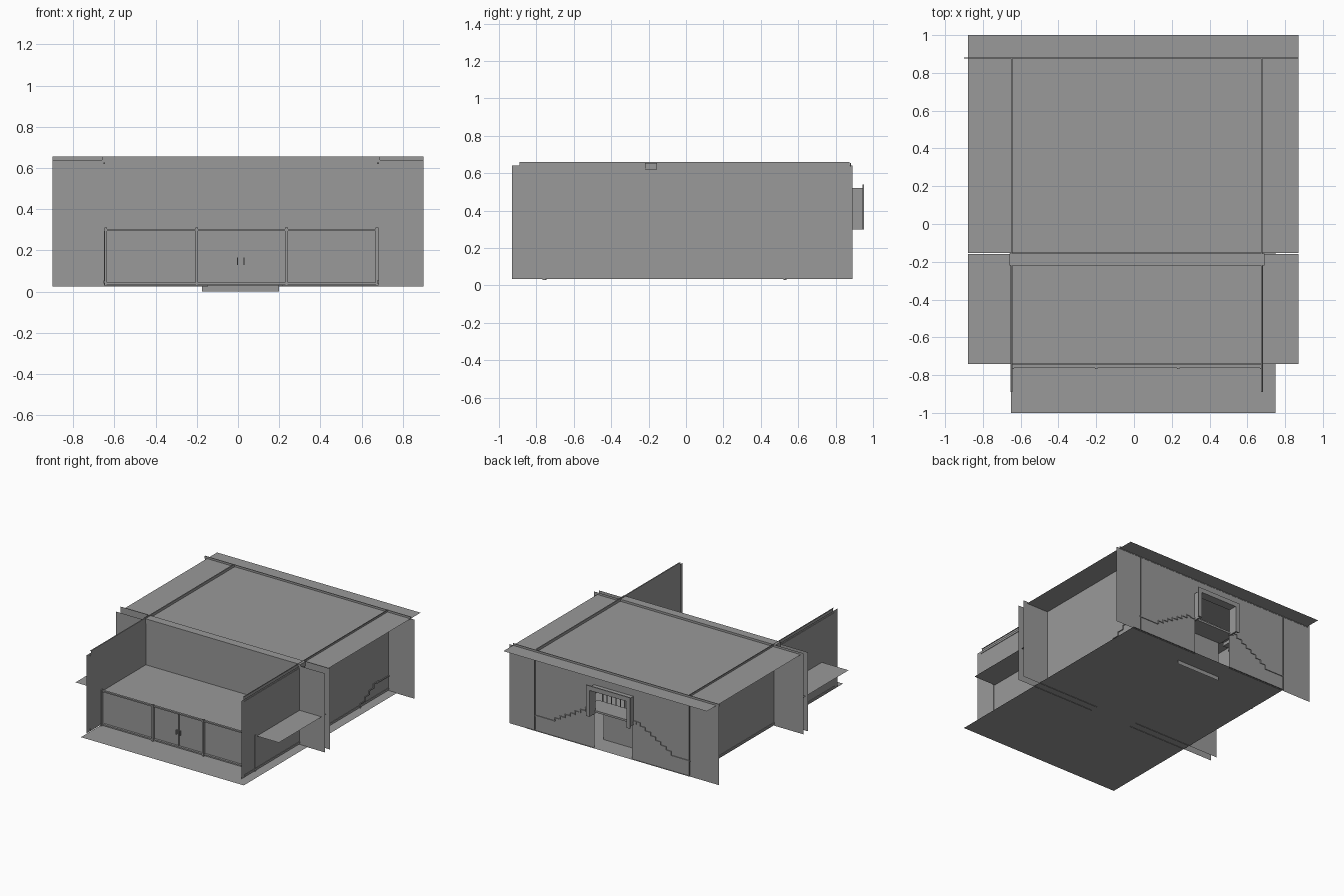
import bpy, bmesh
from mathutils import Vector

cube = bpy.data.objects.get("Cube")
if cube:
    bpy.data.objects.remove(cube, do_unlink=True)

grey = bpy.data.materials.new("plain grey")
grey.use_nodes = True
GREY = (0.32, 0.32, 0.32, 1)
grey.diffuse_color = GREY
grey.node_tree.nodes["Principled BSDF"].inputs["Base Color"].default_value = GREY

# Shared measurements
FLOOR, STAGE, ROOF = 0.03, 0.295, 0.64
LEFT, RIGHT = 0.68, -0.65
MID = (LEFT + RIGHT) / 2
BACK, HALL = 0.88, 0.73


def finish(name, bm):
    mesh = bpy.data.meshes.new(name)
    bm.to_mesh(mesh)
    bm.free()
    mesh.materials.append(grey)
    obj = bpy.data.objects.new(name, mesh)
    bpy.context.collection.objects.link(obj)
    return obj


def sheets(name, axis, pos, *rects):
    """Flat rectangles (a0, a1, b0, b1) across the given axis."""
    bm = bmesh.new()
    for a0, a1, b0, b1 in rects:
        corners = []
        for a, b in ((a0, b0), (a1, b0), (a1, b1), (a0, b1)):
            co = [a, b]
            co.insert(axis, pos)
            corners.append(bm.verts.new(co))
        bm.faces.new(corners)
    return finish(name, bm)


def boxes(name, *spans):
    """Boxes given as (x0, x1, y0, y1, z0, z1)."""
    bm = bmesh.new()
    for x0, x1, y0, y1, z0, z1 in spans:
        made = bmesh.ops.create_cube(bm, size=1)["verts"]
        bmesh.ops.scale(bm, vec=(x1 - x0, y1 - y0, z1 - z0), verts=made)
        mid = ((x0 + x1) / 2, (y0 + y1) / 2, (z0 + z1) / 2)
        bmesh.ops.translate(bm, vec=mid, verts=made)
    return finish(name, bm)


def flight(name, start, run, rise, width, steps):
    """Folded treads and risers, with a landing at the top left to others."""
    point, run, width = Vector(start), Vector(run), Vector(width)
    path = [point.copy()]
    for _ in range(steps):
        point = point + Vector((0, 0, rise / steps))
        path.append(point)
        point = point + run / steps
        path.append(point)
    bm = bmesh.new()
    rows = [(bm.verts.new(p), bm.verts.new(p + width)) for p in path]
    for (a, b), (c, d) in zip(rows, rows[1:]):
        bm.faces.new((a, b, d, c))
    obj = finish(name, bm)
    thick = obj.modifiers.new("thickness", "SOLIDIFY")
    thick.thickness = 0.008
    return obj


# Horizontal slabs
sheets("floor", 2, FLOOR, (RIGHT, 0.28, -1, 0.89), (0.28, 0.75, -1, 0.89))
sheets("stage_deck", 2, STAGE, (-0.88, 0.87, -0.74, -0.16))
sheets("roof", 2, ROOF, (-0.88, 0.87, -0.153, 1))

# Long side walls, each with an outer and an inner skin
for side, x, inward in (("left", LEFT, -1), ("right", RIGHT, 1)):
    sheets(f"{side}_outer_wall", 0, x, (-0.93, 0.89, 0.034, ROOF))
    sheets(f"{side}_inner_wall", 0, x + inward * 0.008, (-0.89, 0.875, 0.055, 0.66))
    boxes(f"{side}_wall_trim",
          (x - 0.004, x + 0.004, -0.89, 0.875, 0.04, 0.053),
          (x - 0.004, x + 0.004, -0.89, -0.155, 0.62, 0.626))
    sheets(f"{side}_wall_cap", 2, 0.66,
           (min(x, x + inward * 0.008), max(x, x + inward * 0.008), -0.89, 0.875))

# Cross walls behind the stage, with a passage below the deck
for name, y, x1, top in (("stage_back_wall", -0.215, 0.9, ROOF),
                         ("hall_front_wall", -0.155, 0.9, 0.655)):
    sheets(name, 1, y, (-0.9, -0.145, 0.026, STAGE), (0.215, x1, 0.026, STAGE),
           (-0.9, x1, STAGE, top))
boxes("stage_header", (-0.66, 0.69, -0.22, -0.155, 0.62, 0.655))

# Back wall with the entrance opening
D0, D1 = -0.15, 0.17
sheets("back_wall", 1, BACK, (-0.9, D0, 0.026, ROOF), (D1, 0.9, 0.026, ROOF),
       (D0, D1, 0.52, ROOF))
boxes("back_wall_cap", (-0.9, 0.87, BACK - 0.004, BACK + 0.002, 0.635, 0.655))

# Stage front: panels, posts, rails and the double door
FRONT = -0.745
sheets("stage_front", 1, FRONT, (RIGHT, LEFT, FLOOR, STAGE))
posts = (-0.642, -0.2, 0.235, 0.675)
boxes("stage_posts", *[(x - 0.007, x + 0.007, -0.768, -0.75, FLOOR, 0.312) for x in posts])
rails = []
for x0, x1 in zip(posts, posts[1:]):
    for z in (0.035, STAGE):
        rails.append((x0, x1, -0.762, FRONT, z, z + 0.01))
boxes("stage_rails", *rails)
boxes("door_meeting_strip", (0.009, 0.017, -0.752, FRONT, FLOOR, STAGE))
boxes("door_handles", *[(0.013 + s * 0.016 - 0.003, 0.013 + s * 0.016 + 0.003,
                         -0.757, FRONT, 0.13, 0.165) for s in (-1, 1)])

# Entrance recess and upper landing
sheets("recess_wall", 1, HALL, (-0.175, 0.2, 0, 0.31))
boxes("upper_landing", (-0.19, 0.21, HALL, BACK + 0.006, 0.31, 0.325))
balusters = [(-0.18 + i * 0.038, -0.174 + i * 0.038, HALL, HALL + 0.006, 0.325, 0.43)
             for i in range(11)]
boxes("landing_railing", (-0.19, 0.21, HALL - 0.003, HALL + 0.009, 0.43, 0.442), *balusters)

# Window surround projecting from the back wall
W0, W1 = D0 - 0.015, D1 + 0.005
boxes("window_surround",
      (W0, W0 + 0.012, BACK, 0.945, 0.3, 0.52),
      (W1 - 0.012, W1, BACK, 0.945, 0.3, 0.52),
      (W0, W1, BACK, 0.945, 0.508, 0.52))
boxes("window_frame",
      (W0 - 0.02, W0 + 0.012, 0.943, 0.952, 0.3, 0.54),
      (W1 - 0.012, W1 + 0.02, 0.943, 0.952, 0.3, 0.54),
      (W0, W1, 0.943, 0.952, 0.505, 0.54))

# Twin stairs: side flight, corner landing, flight up to the entrance
for side, sign in (("left", 1), ("right", -1)):
    def at(offset):
        return MID + sign * offset
    edge = at(0.671)
    flight(f"{side}_lower_stairs", (edge, 0.53, FLOOR), (0, 0.22, 0), 0.12,
           (-sign * 0.17, 0, 0), 4)
    x0, x1 = sorted((edge, at(0.5)))
    boxes(f"{side}_corner_landing", (x0, x1, HALL, BACK + 0.006, 0.142, 0.15))
    flight(f"{side}_upper_stairs", (at(0.5), HALL, 0.15), (-sign * 0.31, 0, 0), 0.175,
           (0, BACK + 0.006 - HALL, 0), 7)
